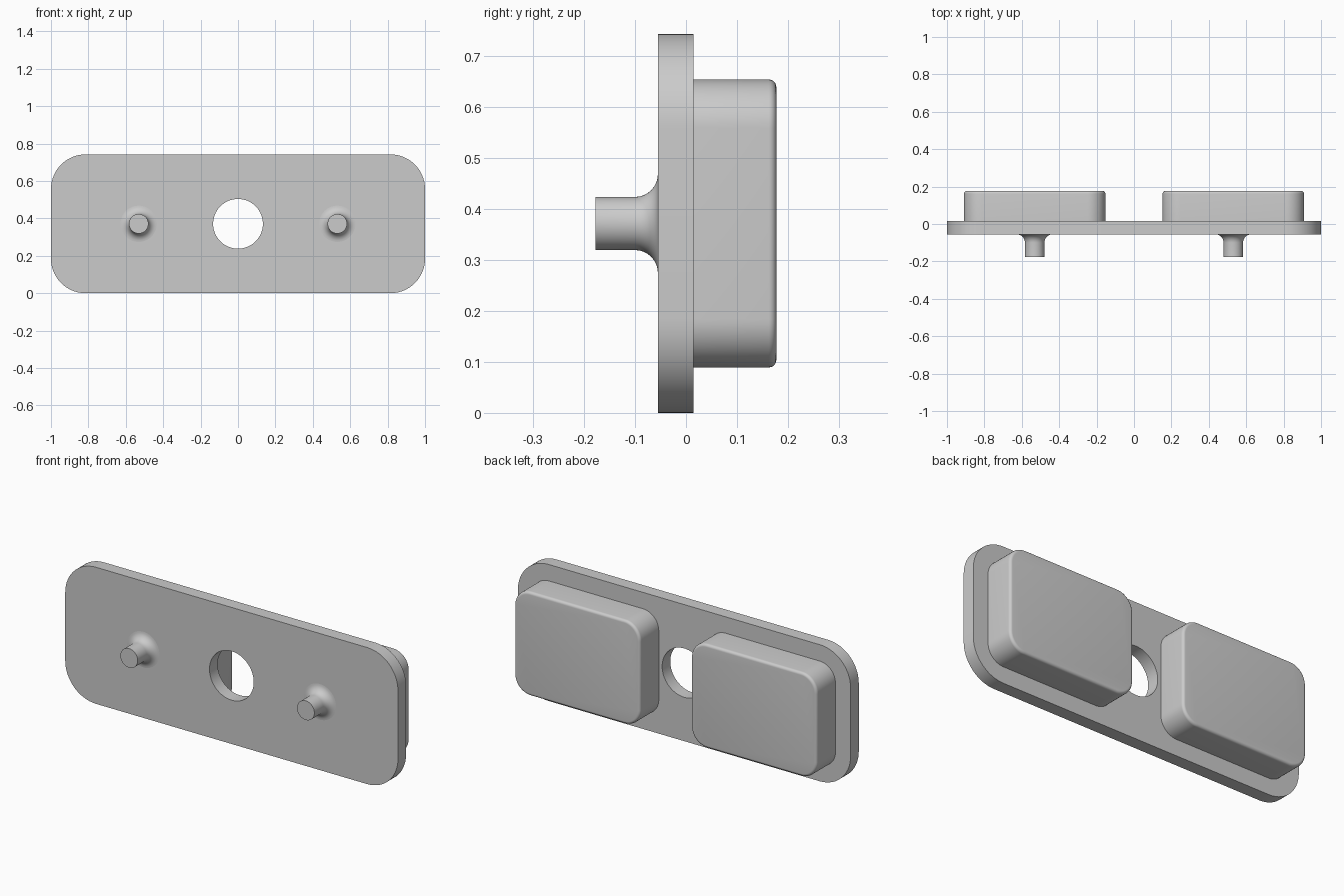
import bpy, bmesh
from math import sin, cos, pi, radians
from mathutils import Vector

cube = bpy.data.objects.get("Cube")
if cube:
    bpy.data.objects.remove(cube, do_unlink=True)

grey = bpy.data.materials.new("plain grey")
grey.use_nodes = True
colour = (0.6, 0.6, 0.6, 1)
grey.diffuse_color = colour
grey.node_tree.nodes["Principled BSDF"].inputs["Base Color"].default_value = colour

MID_Z = 0.371
FRONT, BACK = -0.055, 0.015
CORNER_STEPS = 16


def rounded_ring(cx, y, half_w, half_h, radius):
    """Rounded rectangle facing along y; a circle when all sizes match."""
    is_circle = half_w == radius and half_h == radius
    points = []
    for quarter in range(4):
        sx = 1 if quarter in (0, 3) else -1
        sz = 1 if quarter < 2 else -1
        for i in range(CORNER_STEPS):
            step = i / (CORNER_STEPS if is_circle else CORNER_STEPS - 1)
            a = (quarter + step) * pi / 2
            points.append(Vector((cx + sx * (half_w - radius) + radius * cos(a), y,
                                  MID_Z + sz * (half_h - radius) + radius * sin(a))))
    return points


def loft(name, rings, closed=False):
    """Skin a row of rings, capping the ends or joining last to first."""
    bm = bmesh.new()
    loops = [[bm.verts.new(p) for p in ring] for ring in rings]
    n = len(loops[0])
    pairs = list(zip(loops, loops[1:]))
    if closed:
        pairs.append((loops[-1], loops[0]))
    else:
        bm.faces.new(loops[0])
        bm.faces.new(loops[-1])
    for a, b in pairs:
        for i in range(n):
            j = (i + 1) % n
            bm.faces.new((a[i], a[j], b[j], b[i]))
    bmesh.ops.recalc_face_normals(bm, faces=bm.faces)
    mesh = bpy.data.meshes.new(name)
    bm.to_mesh(mesh)
    bm.free()
    mesh.materials.append(grey)
    obj = bpy.data.objects.new(name, mesh)
    bpy.context.collection.objects.link(obj)
    bpy.ops.object.select_all(action="DESELECT")
    obj.select_set(True)
    bpy.context.view_layer.objects.active = obj
    bpy.ops.object.shade_smooth_by_angle(angle=radians(30))
    return obj


# Mounting plate with a round centre hole
hole = 0.133
loft("plate", [rounded_ring(0, FRONT, 1, MID_Z, 0.185),
               rounded_ring(0, BACK, 1, MID_Z, 0.185),
               rounded_ring(0, BACK, hole, hole, hole),
               rounded_ring(0, FRONT, hole, hole, hole)], closed=True)

for side, x in (("left", 1), ("right", -1)):
    # Pad on the back with a softened outer rim
    soft, pad_back = 0.015, 0.177
    half_w, half_h, radius = 0.378, 0.282, 0.095
    rings = [rounded_ring(x * 0.531, BACK, half_w, half_h, radius)]
    for i in range(7):
        a = i / 6 * pi / 2
        inset = soft * (1 - cos(a))
        rings.append(rounded_ring(x * 0.531, pad_back - soft + soft * sin(a),
                                  half_w - inset, half_h - inset, radius - inset))
    loft(f"{side}_pad", rings)

    # Peg on the front, flaring into the plate
    peg, flare = 0.052, 0.045
    rings = [rounded_ring(x * 0.531, -0.177, peg, peg, peg)]
    for i in range(9):
        a = i / 8 * pi / 2
        r = peg + flare * (1 - cos(a))
        rings.append(rounded_ring(x * 0.531, FRONT - flare + flare * sin(a), r, r, r))
    loft(f"{side}_peg", rings)
